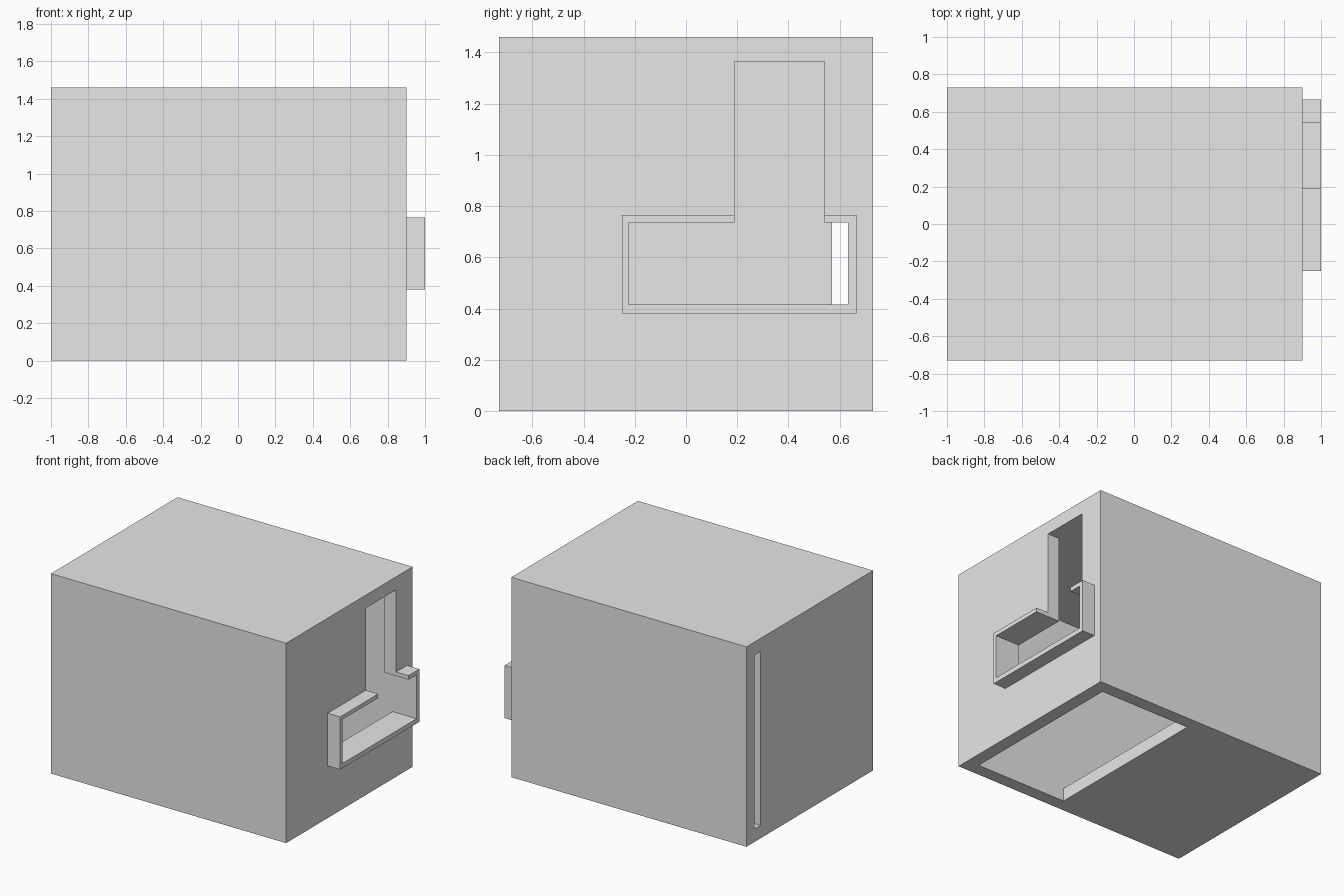
import bpy

old = bpy.data.objects.get("Cube")
if old:
    bpy.data.objects.remove(old, do_unlink=True)

WALL = 0.095
X0, X1, Y, TOP = -1.0, 0.9, 0.73, 1.46
IN_X0, IN_X1, IN_Y, IN_TOP = X0 + WALL, X1 - WALL, Y - WALL, TOP - WALL

grey = bpy.data.materials.new("plain grey")
grey.use_nodes = True
grey.diffuse_color = (0.8, 0.8, 0.8, 1)
grey.node_tree.nodes["Principled BSDF"].inputs["Base Color"].default_value = (0.8, 0.8, 0.8, 1)


def box(name, xs, ys, zs):
    """Axis-aligned box from its limits on each axis."""
    corners = [(x, y, z) for x in xs for y in ys for z in zs]
    faces = [(0, 1, 3, 2), (4, 6, 7, 5), (0, 4, 5, 1),
             (2, 3, 7, 6), (0, 2, 6, 4), (1, 5, 7, 3)]
    mesh = bpy.data.meshes.new(name)
    mesh.from_pydata(corners, [], faces)
    mesh.materials.append(grey)
    obj = bpy.data.objects.new(name, mesh)
    bpy.context.collection.objects.link(obj)
    return obj


def combine(target, tool, operation):
    """Apply a boolean to the target and drop the helper."""
    tool.hide_render = True
    mod = target.modifiers.new(tool.name, "BOOLEAN")
    mod.operation, mod.solver, mod.object = operation, "EXACT", tool
    bpy.context.view_layer.objects.active = target
    bpy.ops.object.modifier_apply(modifier=mod.name)
    bpy.data.objects.remove(tool, do_unlink=True)


# Outer housing with the raised frame on its +x side
housing = box("housing", (X0, X1), (-Y, Y), (0, TOP))
combine(housing, box("side_frame", (X1 - 0.04, 1.0), (-0.25, 0.665), (0.38, 0.765)), "UNION")

# Hollow interior and every opening through the walls
openings = {
    "interior": ((IN_X0, IN_X1), (-IN_Y, IN_Y), (WALL, IN_TOP)),
    "bottom_hatch": ((0.075, IN_X1), (-IN_Y, IN_Y), (-0.1, 0.5)),
    "frame_opening": ((0.7, 1.1), (-0.225, 0.632), (0.415, 0.735)),
    "tall_opening": ((0.7, 1.1), (0.19, 0.54), (0.6, IN_TOP)),
    "narrow_slot": ((-1.1, -0.8), (0.57, IN_Y), (WALL, IN_TOP)),
}
for name, limits in openings.items():
    combine(housing, box(name, *limits), "DIFFERENCE")
